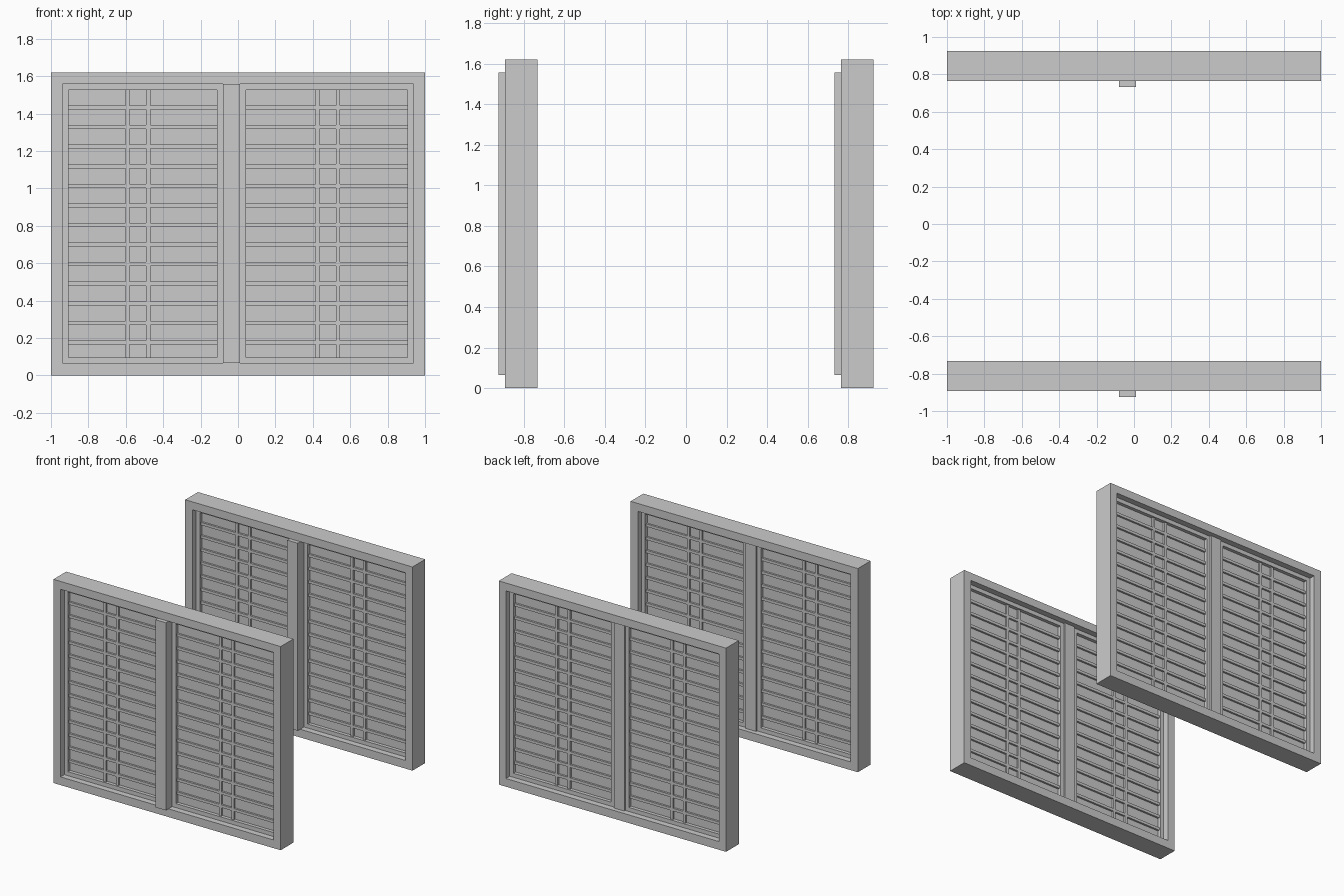
import bpy

if "Cube" in bpy.data.objects:
    bpy.data.objects.remove(bpy.data.objects["Cube"])


def box(bm_parts, x0, x1, y0, y1, z0, z1):
    """Add one box to a part's list."""
    bm_parts.append((x0, x1, y0, y1, z0, z1))


def make(name, boxes):
    """Join boxes into one flat-shaded mesh object."""
    verts, faces = [], []
    for x0, x1, y0, y1, z0, z1 in boxes:
        n = len(verts)
        verts += [(x, y, z) for z in (z0, z1) for x, y in ((x0, y0), (x1, y0), (x1, y1), (x0, y1))]
        quads = ((3, 2, 1, 0), (4, 5, 6, 7), (0, 1, 5, 4), (1, 2, 6, 5), (2, 3, 7, 6), (3, 0, 4, 7))
        faces += [[n + i for i in q] for q in quads]
    me = bpy.data.meshes.new(name)
    me.from_pydata(verts, [], faces)
    ob = bpy.data.objects.new(name, me)
    bpy.context.collection.objects.link(ob)
    return ob


def border(x0, x1, z0, z1, w, h_bot, h_top, y0, y1):
    """Four boxes around a rectangular opening."""
    return [(x0, x1, y0, y1, z0, z0 + h_bot), (x0, x1, y0, y1, z1 - h_top, z1),
            (x0, x0 + w, y0, y1, z0 + h_bot, z1 - h_top),
            (x1 - w, x1, y0, y1, z0 + h_bot, z1 - h_top)]


def window(side, yc):
    # outer frame
    make(side + "_frame", border(-1, 1, 0, 1.62, 0.063, 0.065, 0.063, yc - 0.08, yc + 0.08))
    # centre post, set forward of the frame
    make(side + "_centre_post", [(-0.08, 0.012, yc - 0.112, yc + 0.045, 0.065, 1.557)])
    for name, x0, x1, xb in (("left", -0.937, -0.08, -0.535), ("right", 0.012, 0.937, 0.48)):
        label = side + "_" + name
        # sash around each half
        make(label + "_sash", border(x0, x1, 0.065, 1.557, 0.032, 0.032, 0.032, yc - 0.032, yc + 0.032))
        xa, xe, za, ze = x0 + 0.032, x1 - 0.032, 0.097, 1.525
        # solid pane
        make(label + "_pane", [(xa, xe, yc - 0.005, yc + 0.005, za, ze)])
        # lattice: thirteen rails and two uprights
        ups = [(xb + s * 0.055 - 0.011, xb + s * 0.055 + 0.011) for s in (-1, 1)]
        bars = [(a, b, yc - 0.02, yc + 0.02, za, ze) for a, b in ups]
        spans = ((xa, ups[0][0]), (ups[0][1], ups[1][0]), (ups[1][1], xe))
        for i in range(13):
            z = 0.176 + i * 0.1047
            bars += [(a, b, yc - 0.02, yc + 0.02, z - 0.011, z + 0.011) for a, b in spans]
        make(label + "_lattice", bars)


window("front", -0.812)
window("back", 0.845)
